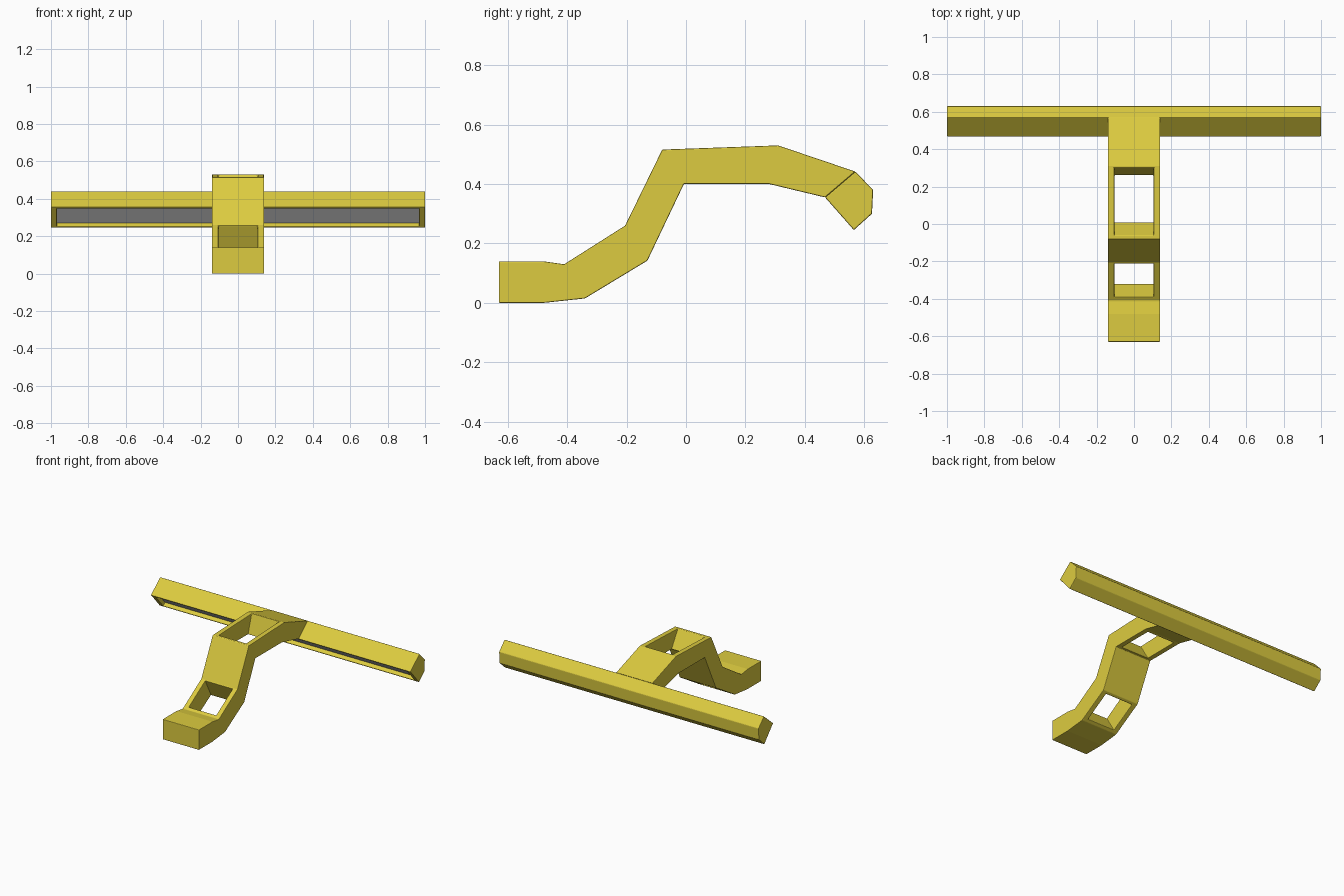
import bpy
import bmesh
from math import radians
from mathutils import Vector

if "Cube" in bpy.data.objects:
    bpy.data.objects.remove(bpy.data.objects["Cube"])

yellow = bpy.data.materials.new("yellow_paint")
yellow.diffuse_color = (0.72, 0.60, 0.05, 1)
yellow.use_nodes = True
yellow.node_tree.nodes["Principled BSDF"].inputs["Base Color"].default_value = yellow.diffuse_color


def prism(name, profile, half_width, material=None):
    """Extrude a (y, z) outline symmetrically along x."""
    bm = bmesh.new()
    base = bm.faces.new([bm.verts.new((-half_width, y, z)) for y, z in profile])
    ext = bmesh.ops.extrude_face_region(bm, geom=[base])
    moved = [v for v in ext["geom"] if isinstance(v, bmesh.types.BMVert)]
    bmesh.ops.translate(bm, verts=moved, vec=(2 * half_width, 0, 0))
    bmesh.ops.recalc_face_normals(bm, faces=bm.faces)
    mesh = bpy.data.meshes.new(name)
    bm.to_mesh(mesh)
    bm.free()
    obj = bpy.data.objects.new(name, mesh)
    bpy.context.collection.objects.link(obj)
    if material:
        mesh.materials.append(material)
    return obj


def cut(target, name, profile, half_width):
    cutter = prism(name, profile, half_width, yellow)
    cutter.hide_render = True
    cutter.hide_set(True)
    mod = target.modifiers.new(name, 'BOOLEAN')
    mod.operation = 'DIFFERENCE'
    mod.solver = 'EXACT'
    mod.object = cutter


def soften(obj):
    mod = obj.modifiers.new("soft_edges", 'BEVEL')
    mod.width = 0.004
    mod.segments = 2
    mod.limit_method = 'ANGLE'
    mod.angle_limit = radians(25)


# Cranked arm with two rectangular windows
arm = prism("arm", [
    (-0.63, 0.0), (-0.48, 0.0), (-0.34, 0.015), (-0.13, 0.142),
    (-0.007, 0.40), (0.28, 0.40), (0.468, 0.355), (0.57, 0.442),
    (0.31, 0.53), (-0.08, 0.516), (-0.205, 0.26), (-0.41, 0.13),
    (-0.48, 0.14), (-0.63, 0.14)], 0.14, yellow)
cut(arm, "lower_window_cutter",
    [(-0.41, 0.174), (-0.30, -0.007), (-0.125, 0.092), (-0.23, 0.293)], 0.105)
cut(arm, "upper_window_cutter",
    [(-0.075, 0.54), (0.025, 0.375), (0.254, 0.38), (0.306, 0.55)], 0.105)
soften(arm)

# Long crossbar, hollowed along its lower front face
top_lip, low_lip = Vector((0.468, 0.355)), Vector((0.565, 0.245))
bar = prism("crossbar", [top_lip, (0.57, 0.442), (0.63, 0.38),
                         (0.626, 0.30), low_lip], 1.0, yellow)
along = (low_lip - top_lip).normalized()
inward = Vector((-along.y, along.x))
length = (low_lip - top_lip).length


def slot(d0, d1, margin):
    a, b = top_lip + along * margin, low_lip - along * margin
    return [a + inward * d0, b + inward * d0, b + inward * d1, a + inward * d1]


cut(bar, "slot_cutter", slot(-0.02, 0.03, 0.010), 0.968)
soften(bar)

# Grey strip lying on the floor of the slot
prism("slot_strip", slot(0.027, 0.033, 0.011), 0.967)
